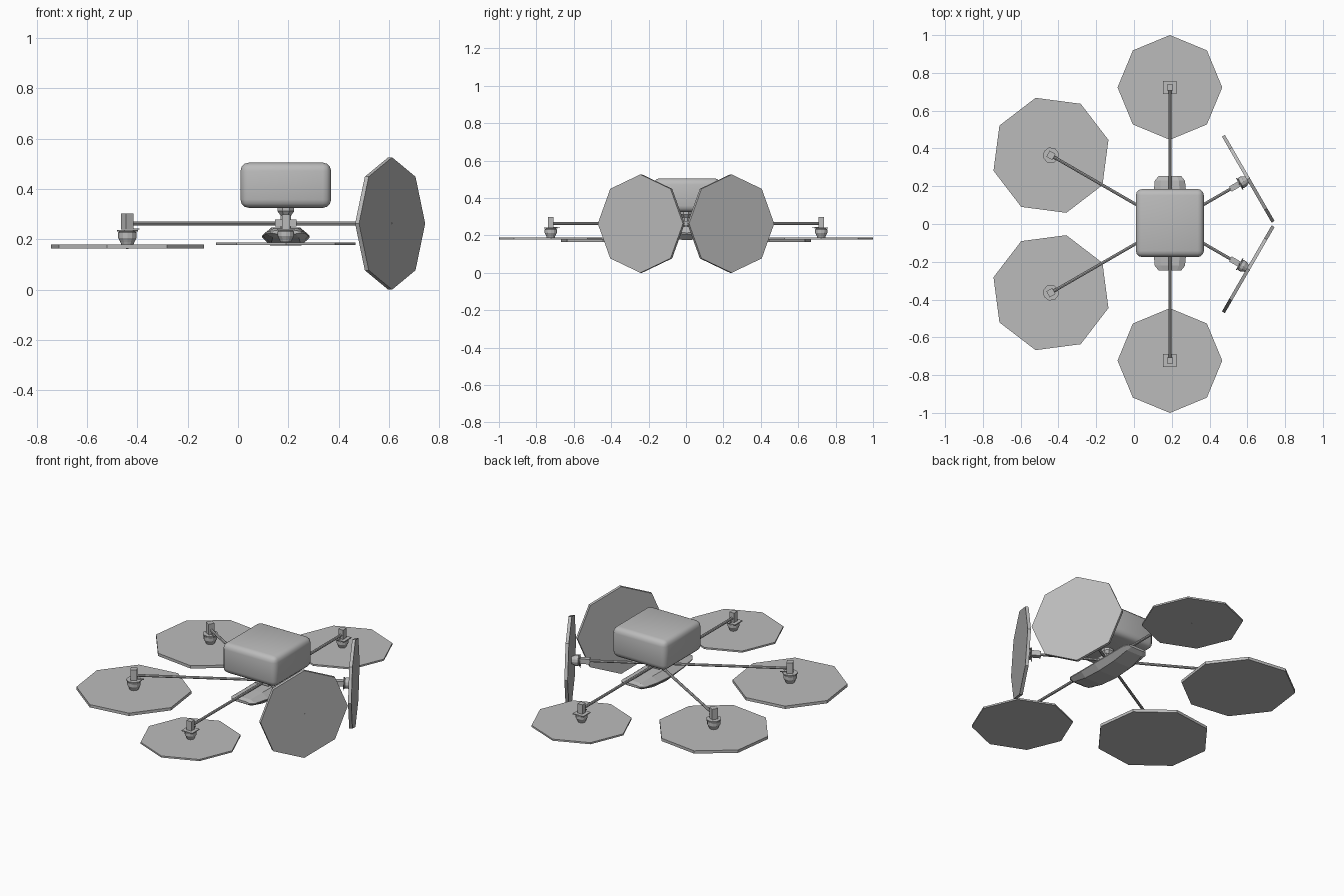
import bpy, bmesh, math
from mathutils import Matrix, Vector

if "Cube" in bpy.data.objects:
    bpy.data.objects.remove(bpy.data.objects["Cube"], do_unlink=True)

grey = bpy.data.materials.new("plain_grey")
grey.use_nodes = True
grey.diffuse_color = (0.5, 0.5, 0.5, 1)
grey.node_tree.nodes["Principled BSDF"].inputs["Base Color"].default_value = (0.5, 0.5, 0.5, 1)

HUB_X, ARM_Z = 0.19, 0.263


def finish(name, bm, matrix=Matrix(), smooth=False):
    bmesh.ops.recalc_face_normals(bm, faces=bm.faces[:])
    mesh = bpy.data.meshes.new(name)
    bm.to_mesh(mesh)
    bm.free()
    mesh.materials.append(grey)
    obj = bpy.data.objects.new(name, mesh)
    bpy.context.collection.objects.link(obj)
    obj.matrix_world = matrix
    if smooth:
        bpy.ops.object.select_all(action='DESELECT')
        obj.select_set(True)
        bpy.context.view_layer.objects.active = obj
        bpy.ops.object.shade_smooth_by_angle(angle=math.radians(40))
    return obj


def loft(bm, rings):
    """Skin a list of equal-length point rings and cap both ends."""
    loops = [[bm.verts.new(p) for p in ring] for ring in rings]
    for a, b in zip(loops, loops[1:]):
        for i in range(len(a)):
            j = (i + 1) % len(a)
            bm.faces.new((a[i], a[j], b[j], b[i]))
    bm.faces.new(loops[0])
    bm.faces.new(loops[-1])


def lathe(bm, profile, sides, turn=0.0):
    """Revolve (radius, height) pairs about the z axis."""
    angles = [turn + math.tau * i / sides for i in range(sides)]
    loft(bm, [[(r * math.cos(a), r * math.sin(a), z) for a in angles] for r, z in profile])


def box(bm, size, centre):
    bmesh.ops.create_cube(bm, size=1, matrix=Matrix.Translation(centre) @ Matrix.Diagonal((*size, 1)))


def rotor(name, angle, reach, scale, thick, tilted=False, square=False):
    """Arm, motor and rotor disc; a tilted rotor faces outward along its arm."""
    base = Matrix.Translation((HUB_X, 0, ARM_Z)) @ Matrix.Rotation(math.radians(angle), 4, 'Z')

    bm = bmesh.new()
    lathe(bm, [(0.008, 0), (0.008, reach)], 8)
    finish(name + "_arm", bm, base @ Matrix.Rotation(math.pi / 2, 4, 'Y'), True)

    place = base @ Matrix.Translation((reach, 0, 0))
    if tilted:
        place = place @ Matrix.Rotation(-math.pi / 2, 4, 'Y')
    place = place @ Matrix.Scale(scale, 4)

    # Motor: square block, thin flange and rounded cup
    bm = bmesh.new()
    box(bm, (0.036, 0.036, 0.064), (0, 0, 0.008))
    if square:
        box(bm, (0.08, 0.08, 0.006), (0, 0, -0.028))
    else:
        lathe(bm, [(0.043, -0.031), (0.043, -0.025)], 8)
    lathe(bm, [(0.026, -0.028), (0.037, -0.036), (0.037, -0.057),
               (0.028, -0.074), (0.024, -0.084)], 12)
    box(bm, (0.05, 0.005, 0.005), (-0.03, 0, -0.022))
    finish(name + "_motor", bm, place)

    # Eight-sided disc with a small shaft tip below
    bm = bmesh.new()
    t = thick / scale
    lathe(bm, [(0.315, -0.091 - t / 2), (0.315, -0.091 + t / 2)], 8)
    lathe(bm, [(0.005, -0.092 - t / 2), (0.005, -0.085)], 8)
    finish(name + "_disc", bm, place)


for side, s in (("left", 1), ("right", -1)):
    # Tail-end, middle and outward-facing rotors on each side
    rotor("large_rotor_" + side, 150 * s, 0.727, 1.0, 0.017)
    rotor("middle_rotor_" + side, 90 * s, 0.723, 0.88, 0.01, square=True)
    rotor("upright_rotor_" + side, 30 * s, 0.403, 0.835, 0.018, tilted=True)

# Main body
bm = bmesh.new()
box(bm, (0.36, 0.36, 0.18), (HUB_X, 0.005, 0.415))
bmesh.ops.bevel(bm, geom=bm.edges[:], offset=0.033, segments=3, profile=0.5, affect='EDGES')
finish("body", bm, smooth=True)

# Post that joins body, arms and hull
bm = bmesh.new()
lathe(bm, [(0.03, 0.2), (0.03, 0.245), (0.023, 0.247), (0.023, 0.295),
           (0.036, 0.312), (0.036, 0.33)], 8, math.pi / 8)
box(bm, (0.085, 0.085, 0.026), (0, 0, ARM_Z + 0.002))
finish("hub_post", bm, Matrix.Translation((HUB_X, 0, 0)))

# Boat-shaped hull: sections (y, half width, bottom, top)
sections = [(0.25, 0.06, 0.222, 0.236), (0.225, 0.08, 0.207, 0.243),
            (0.12, 0.09, 0.183, 0.247), (0, 0.095, 0.175, 0.247)]
sections += [(-y, w, lo, hi) for y, w, lo, hi in reversed(sections[:-1])]
rings = []
for y, w, lo, hi in sections:
    mid = (lo + hi) / 2
    half = [(w * 0.65, lo), (w, mid - 0.003), (w, mid + 0.003), (w * 0.6, hi)]
    outline = half + [(-x, z) for x, z in reversed(half)]
    rings.append([(x, y, z) for x, z in outline])
bm = bmesh.new()
loft(bm, rings)
finish("hull", bm, Matrix.Translation((HUB_X, 0.004, 0)))
